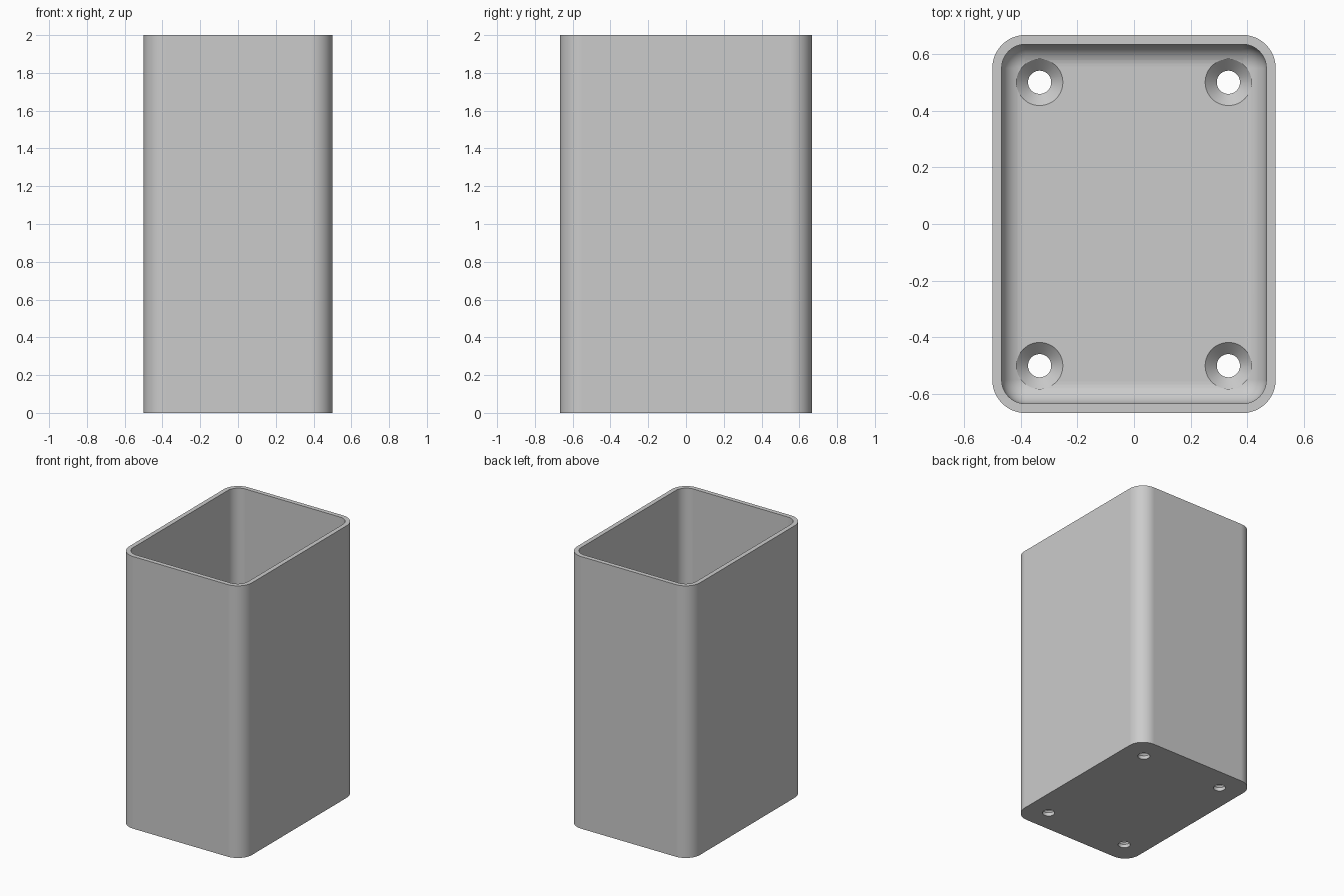
import bpy, bmesh, math

HALF_X, HALF_Y, HEIGHT = 0.5, 0.667, 2.0
CORNER, WALL, FLOOR, FILLET = 0.117, 0.033, 0.067, 0.08
HOLE_R, SINK_R = 0.041, 0.082

if "Cube" in bpy.data.objects:
    bpy.data.objects.remove(bpy.data.objects["Cube"])

grey = bpy.data.materials.new("light grey")
grey.use_nodes = True
grey.diffuse_color = (0.6, 0.6, 0.6, 1)
grey.node_tree.nodes["Principled BSDF"].inputs["Base Color"].default_value = (0.6, 0.6, 0.6, 1)


def rounded_ring(inset, z, steps=12):
    """Rounded rectangle, offset inwards from the outer wall."""
    points = []
    for corner, (sx, sy) in enumerate([(1, 1), (-1, 1), (-1, -1), (1, -1)]):
        for i in range(steps + 1):
            a = math.pi / 2 * (corner + i / steps)
            r = CORNER - inset
            points.append((sx * (HALF_X - CORNER) + r * math.cos(a),
                           sy * (HALF_Y - CORNER) + r * math.sin(a), z))
    return points


def circle_ring(x, y, r, z, steps=48):
    angles = [2 * math.pi * i / steps for i in range(steps)]
    return [(x + r * math.cos(a), y + r * math.sin(a), z) for a in angles]


def loft(bm, rings):
    """Skin a closed solid through a stack of rings."""
    loops = [[bm.verts.new(p) for p in ring] for ring in rings]
    for a, b in zip(loops, loops[1:]):
        for i in range(len(a)):
            j = (i + 1) % len(a)
            bm.faces.new((a[i], a[j], b[j], b[i]))
    bm.faces.new(loops[0][::-1])
    bm.faces.new(loops[-1])


def make_object(name, bm):
    bmesh.ops.recalc_face_normals(bm, faces=bm.faces)
    mesh = bpy.data.meshes.new(name)
    bm.to_mesh(mesh)
    bm.free()
    mesh.materials.append(grey)
    obj = bpy.data.objects.new(name, mesh)
    bpy.context.collection.objects.link(obj)
    return obj


# Open box: outer wall, rim, inner wall, filleted inner floor
rings = [rounded_ring(0, 0), rounded_ring(0, HEIGHT), rounded_ring(WALL, HEIGHT)]
for i in range(11):
    a = math.pi / 2 * i / 10
    rings.append(rounded_ring(WALL + FILLET * (1 - math.cos(a)),
                              FLOOR + FILLET * (1 - math.sin(a))))
bm = bmesh.new()
loft(bm, rings)
box = make_object("open_box", bm)

# Countersunk screw holes near the floor corners
bm = bmesh.new()
for x in (-0.333, 0.333):
    for y in (-0.5, 0.5):
        loft(bm, [circle_ring(x, y, HOLE_R, -0.1),
                  circle_ring(x, y, HOLE_R, FLOOR - (SINK_R - HOLE_R)),
                  circle_ring(x, y, SINK_R, FLOOR),
                  circle_ring(x, y, SINK_R, FLOOR + 0.1)])
cutter = make_object("screw_hole_cutter", bm)
cutter.hide_render = True

cut = box.modifiers.new("screw_holes", 'BOOLEAN')
cut.operation = 'DIFFERENCE'
cut.solver = 'EXACT'
cut.object = cutter

bpy.ops.object.select_all(action='DESELECT')
box.select_set(True)
bpy.context.view_layer.objects.active = box
bpy.ops.object.modifier_apply(modifier=cut.name)
bpy.data.objects.remove(cutter)

# Smooth rounded corners with crisp rims and flat walls
bpy.ops.object.shade_smooth_by_angle(angle=math.radians(30))
weighted = box.modifiers.new("flat_walls", 'WEIGHTED_NORMAL')
weighted.keep_sharp = True
